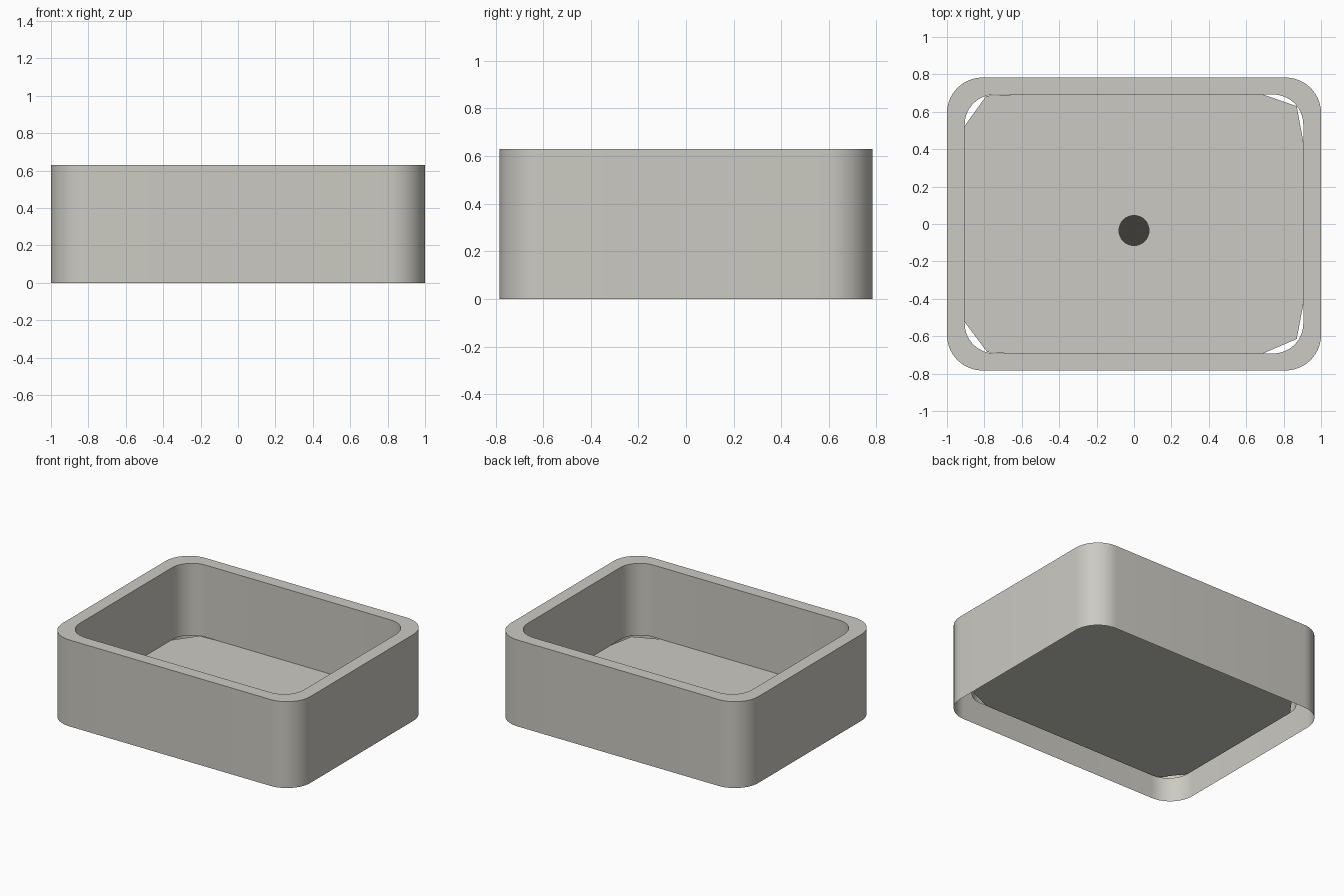
import bpy, bmesh
from math import sin, cos, pi, radians

cube = bpy.data.objects.get("Cube")
if cube:
    bpy.data.objects.remove(cube, do_unlink=True)

HEIGHT, FLOOR = 0.63, 0.105


def material(name, rgb):
    m = bpy.data.materials.new(name)
    m.use_nodes = True
    m.diffuse_color = (*rgb, 1)
    m.node_tree.nodes["Principled BSDF"].inputs["Base Color"].default_value = (*rgb, 1)
    return m


stone = material("warm_grey", (0.60, 0.59, 0.54))
dark = material("dark_drain", (0.05, 0.048, 0.04))


def rounded_rect(hx, hy, r, steps=14):
    """Counter-clockwise outline of a rounded rectangle."""
    points = []
    for k, (sx, sy) in enumerate([(1, 1), (-1, 1), (-1, -1), (1, -1)]):
        for i in range(steps + 1):
            a = (k + i / steps) * pi / 2
            points.append((sx * (hx - r) + r * cos(a), sy * (hy - r) + r * sin(a)))
    return points


def add_object(name, bm, mat):
    mesh = bpy.data.meshes.new(name)
    bm.to_mesh(mesh)
    bm.free()
    mesh.materials.append(mat)
    obj = bpy.data.objects.new(name, mesh)
    bpy.context.collection.objects.link(obj)
    return obj


# Basin shell: outer wall, flat rim and inner wall, open underneath
outer = rounded_rect(1.0, 0.783, 0.19)
inner = rounded_rect(0.905, 0.692, 0.16)
bm = bmesh.new()
rings = [[bm.verts.new((x, y, z)) for x, y in outline]
         for outline, z in [(outer, 0), (outer, HEIGHT), (inner, HEIGHT), (inner, FLOOR)]]
for low, high in zip(rings, rings[1:]):
    for i in range(len(low)):
        j = (i + 1) % len(low)
        bm.faces.new((low[i], low[j], high[j], high[i]))
shell = add_object("basin_shell", bm, stone)
bpy.ops.object.select_all(action='DESELECT')
shell.select_set(True)
bpy.context.view_layer.objects.active = shell
bpy.ops.object.shade_smooth_by_angle(angle=radians(35))

# Floor plate with cut corners
bm = bmesh.new()
outline = [(0.69, -0.692), (0.87, -0.615), (0.905, -0.43),
           (0.905, 0.44), (0.87, 0.63), (0.69, 0.692),
           (-0.64, 0.692), (-0.79, 0.685), (-0.905, 0.525),
           (-0.905, -0.525), (-0.785, -0.685), (-0.68, -0.692)]
bm.faces.new([bm.verts.new((x, y, FLOOR)) for x, y in outline])
add_object("basin_floor", bm, stone)

# Round drain lying on the floor
bm = bmesh.new()
bmesh.ops.create_circle(bm, cap_ends=True, segments=32, radius=0.083)
bmesh.ops.translate(bm, verts=bm.verts, vec=(0, -0.035, FLOOR + 0.004))
add_object("drain", bm, dark)
